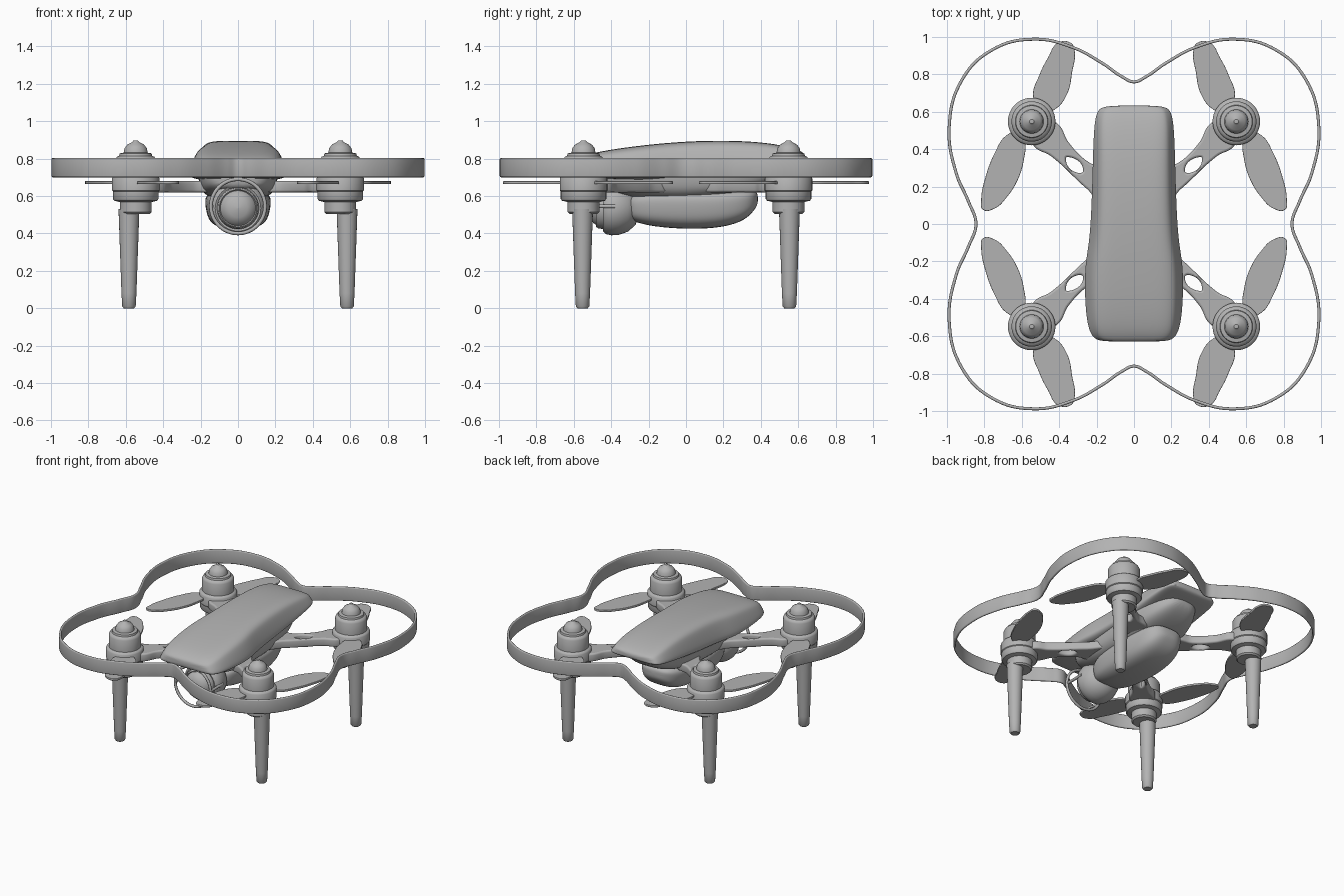
import bpy, bmesh
from math import cos, sin, pi, copysign
from mathutils import Matrix, Vector

if "Cube" in bpy.data.objects:
    bpy.data.objects.remove(bpy.data.objects["Cube"])

grey = bpy.data.materials.new("plain_grey")
grey.use_nodes = True
grey.diffuse_color = (0.45, 0.45, 0.45, 1)
grey.node_tree.nodes["Principled BSDF"].inputs["Base Color"].default_value = (0.45, 0.45, 0.45, 1)


def finish(ob, mirror=False, subdiv=0, angle=0.7):
    """Material, smooth shading, and optional four-way mirroring."""
    bpy.ops.object.select_all(action='DESELECT')
    ob.select_set(True)
    bpy.context.view_layer.objects.active = ob
    if ob.type == 'CURVE':
        bpy.ops.object.convert(target='MESH')
        ob = bpy.context.object
    ob.data.materials.clear()
    ob.data.materials.append(grey)
    bpy.ops.object.shade_smooth_by_angle(angle=angle)
    if subdiv:
        mod = ob.modifiers.new("subdivision", 'SUBSURF')
        mod.levels = mod.render_levels = subdiv
    if mirror:
        mod = ob.modifiers.new("mirror", 'MIRROR')
        mod.use_axis = (True, True, False)
        mod.use_mirror_merge = False
    return ob


def skin(name, rings, **kw):
    """Skin a list of closed point rings and cap both ends."""
    bm = bmesh.new()
    rows = [[bm.verts.new(p) for p in ring] for ring in rings]
    n = len(rows[0])
    for a, b in zip(rows, rows[1:]):
        for i in range(n):
            bm.faces.new((a[i], a[(i + 1) % n], b[(i + 1) % n], b[i]))
    bm.faces.new(rows[0])
    bm.faces.new(rows[-1])
    bmesh.ops.recalc_face_normals(bm, faces=bm.faces)
    me = bpy.data.meshes.new(name)
    bm.to_mesh(me)
    bm.free()
    ob = bpy.data.objects.new(name, me)
    bpy.context.collection.objects.link(ob)
    return finish(ob, **kw)


def hull(name, sections, power, taper, n=20):
    """Loft rounded boxes along y; taper narrows the top (negative: the bottom)."""
    rings = []
    for y, w, lo, hi in sections:
        ring = []
        for k in range(n):
            c, s = cos(2 * pi * (k + .5) / n), sin(2 * pi * (k + .5) / n)
            c, s = (copysign(abs(v) ** (2 / power), v) for v in (c, s))
            t = (s + 1) / 2 if taper > 0 else (1 - s) / 2
            ring.append((w * c * (1 - abs(taper) * t), y, (lo + hi) / 2 + s * (hi - lo) / 2))
        rings.append(ring)
    return skin(name, rings, subdiv=2, angle=3)


def lathe(name, profile, place, n=40, **kw):
    """Revolve (radius, height) points about z, then place them."""
    return skin(name, [[place @ Vector((max(r, .002) * cos(2 * pi * k / n),
                                        max(r, .002) * sin(2 * pi * k / n), z))
                        for k in range(n)] for r, z in profile], **kw)


def outline(name, loops, z, extrude, bevel, fill='BOTH', **kw):
    """Extruded smooth outline; further loops become holes."""
    cu = bpy.data.curves.new(name, 'CURVE')
    cu.dimensions, cu.fill_mode = '2D', fill
    cu.extrude, cu.bevel_depth, cu.bevel_resolution = extrude, bevel, 2
    cu.resolution_u = 10
    for pts in loops:
        sp = cu.splines.new('BEZIER')
        sp.bezier_points.add(len(pts) - 1)
        sp.use_cyclic_u = True
        for bp, (x, y) in zip(sp.bezier_points, pts):
            bp.co = (x, y, 0)
            bp.handle_left_type = bp.handle_right_type = 'AUTO'
    ob = bpy.data.objects.new(name, cu)
    bpy.context.collection.objects.link(ob)
    ob.location.z = z
    return finish(ob, **kw)


# Four-lobed propeller guard
q = [(.06, .785), (.17, .86), (.33, .945), (.54, .988), (.76, .93),
     (.92, .77), (.988, .52), (.95, .27), (.885, .12)]
guard = [(0, .76)] + q + [(.845, 0)] + [(x, -y) for x, y in q[::-1]]
guard += [(-x, -y) for x, y in guard]
outline("propeller_guard", [guard], .752, .044, .008, fill='NONE')

# Fuselage: top shell, middle body and battery belly
hull("top_shell", [(-.63, .18, .73, .77), (-.615, .235, .71, .79), (-.55, .27, .70, .82),
                   (-.40, .285, .69, .85), (-.22, .285, .68, .873), (-.10, .258, .69, .885),
                   (.10, .245, .70, .898), (.35, .238, .73, .895), (.52, .232, .76, .872),
                   (.61, .215, .775, .845), (.635, .17, .79, .825)], 5, .25)
hull("middle_body", [(-.47, .10, .66, .74), (-.44, .18, .63, .76), (-.30, .235, .59, .78),
                     (-.05, .225, .57, .80), (.20, .235, .59, .80), (.38, .20, .63, .80),
                     (.50, .14, .69, .80), (.54, .07, .74, .79)], 3.2, -.15)
hull("battery_belly", [(-.31, .09, .49, .58), (-.29, .14, .465, .61), (-.18, .18, .435, .64),
                       (.02, .195, .42, .64), (.20, .19, .43, .64), (.32, .16, .47, .64),
                       (.37, .11, .53, .63), (.385, .05, .56, .61)], 3.2, -.2)

# Forward-facing camera with lens and ring
forward = Matrix.Translation((0, 0, .535)) @ Matrix.Rotation(pi / 2, 4, 'X')
lathe("camera", [(0, .24), (.09, .27), (.125, .31), (.143, .36), (.145, .40), (.138, .43),
                 (.122, .445), (.112, .44), (.108, .47), (.10, .48), (.094, .472),
                 (.08, .495), (.05, .512), (0, .52)], forward, angle=.9)
lathe("camera_mount", [(0, .56), (.09, .57), (.07, .64), (.07, .72)],
      Matrix.Translation((0, -.34, 0)))
bpy.ops.mesh.primitive_torus_add(major_radius=.145, minor_radius=.01, major_segments=48,
                                 minor_segments=10, location=(0, -.53, .545),
                                 rotation=(pi / 2, 0, 0))
bpy.context.object.name = "camera_guard_ring"
finish(bpy.context.object)
for side, label in ((1, "left"), (-1, "right")):
    lathe(label + "_ring_strut", [(.01, .38), (.01, .535)],
          Matrix.Translation((side * .14, 0, .545)) @ Matrix.Rotation(pi / 2, 4, 'X'), n=10)

# Slotted arms
outline("arms", [[(.12, .27), (.245, .318), (.36, .43), (.42, .53), (.54, .56),
                  (.53, .43), (.44, .375), (.245, .198), (.12, .10)],
                 [(.26, .285), (.35, .37), (.375, .355), (.29, .26)]],
        .65, .018, .012, mirror=True)

# Motors, stepped from collar to rounded cap
lathe("motors", [(0, .505), (.075, .505), (.085, .515), (.085, .568), (.115, .575),
                 (.122, .585), (.122, .625), (.127, .63), (.127, .695), (.12, .705),
                 (.108, .71), (.108, .795), (.10, .81), (.088, .815), (.085, .828),
                 (.064, .832), (.06, .855), (.045, .875), (.02, .888), (.012, .897), (0, .898)],
      Matrix.Translation((.547, .548, 0)), mirror=True)

# Tapered landing legs
lathe("landing_legs", [(0, 0), (.028, 0), (.036, .01), (.04, .08), (.046, .25),
                       (.053, .45), (.056, .53)],
      Matrix.Translation((.583, .553, 0)), n=24, mirror=True)

# Propeller blades
outline("inner_blades", [[(.49, .60), (.535, .68), (.50, .80), (.455, .89), (.405, .965),
                          (.34, .965), (.322, .93), (.335, .81), (.36, .70), (.42, .62)]],
        .672, .004, .004, mirror=True)
outline("outer_blades", [[(.61, .49), (.68, .47), (.74, .38), (.79, .25), (.813, .13),
                          (.805, .08), (.75, .085), (.68, .15), (.62, .25), (.59, .36),
                          (.585, .43)]],
        .672, .004, .004, mirror=True)
